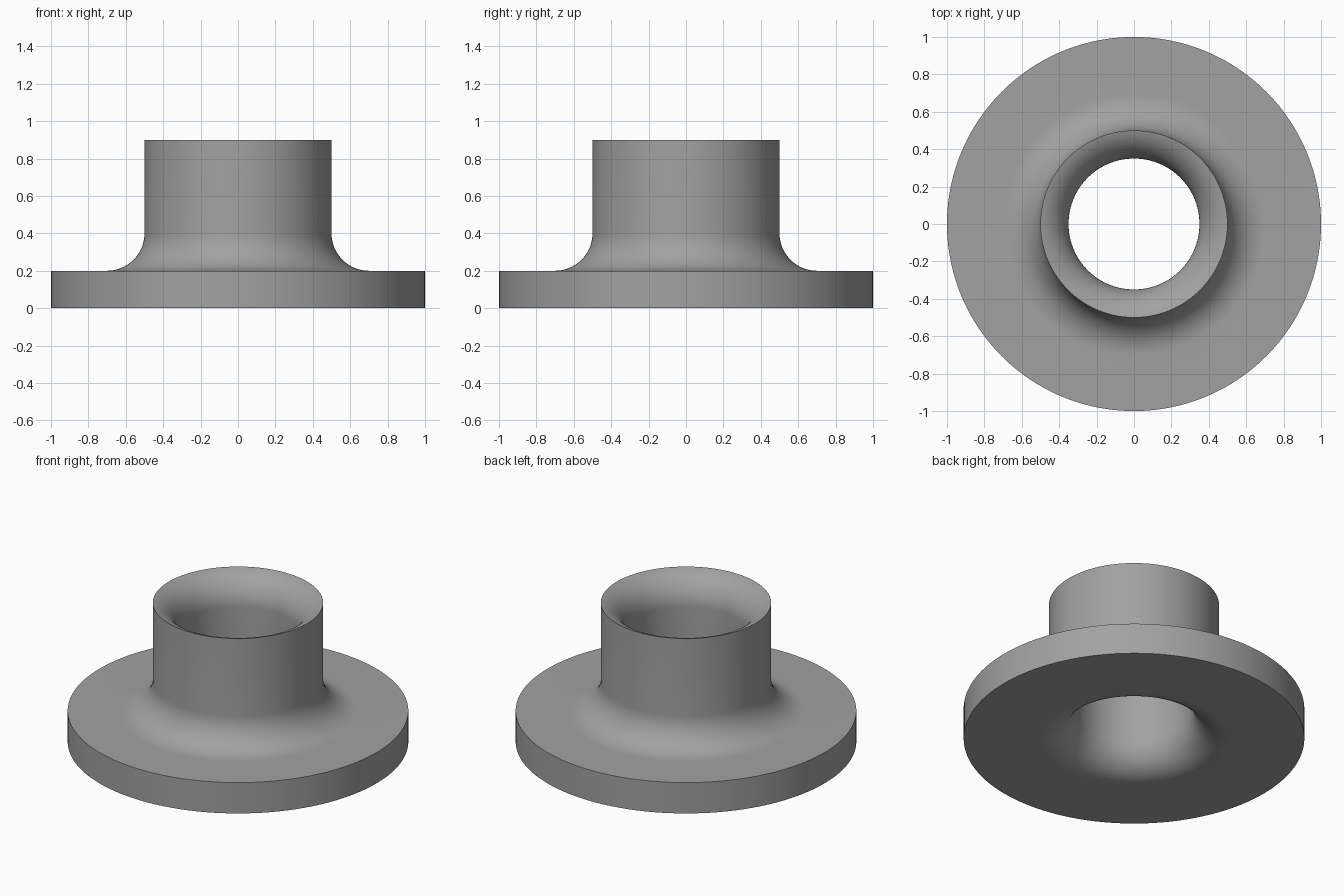
import bpy, bmesh, math

if "Cube" in bpy.data.objects:
    bpy.data.objects.remove(bpy.data.objects["Cube"])

R = 0.2          # radius shared by all fillets
STEPS = 16       # segments per fillet
SIDES = 160      # segments around the axis


def arc(cx, cz, start, end):
    """Points (r, z) along a fillet, angles in degrees."""
    pts = []
    for i in range(STEPS + 1):
        a = math.radians(start + (end - start) * i / STEPS)
        pts.append((cx + R * math.cos(a), cz + R * math.sin(a)))
    return pts


# Angle at which the bore's upper flare meets the outer wall of the neck
rim = math.degrees(math.acos(-0.05 / R))
flare_z = 0.9 - R * math.sin(math.radians(rim))

profile = [(1.0, 0.0), (1.0, 0.2)]                  # flange edge
profile += arc(0.7, 0.4, 270, 180)                  # fillet from flange to neck
profile += arc(0.55, flare_z, rim, 180)             # flared mouth of the bore
profile += arc(0.55, R, 180, 270)                   # rounded lower mouth

# Flanged collar: closed profile revolved about z
bm = bmesh.new()
verts = [bm.verts.new((r, 0, z)) for r, z in profile]
edges = [bm.edges.new((verts[i], verts[(i + 1) % len(verts)])) for i in range(len(verts))]
bmesh.ops.spin(bm, geom=verts + edges, cent=(0, 0, 0), axis=(0, 0, 1),
               angle=math.tau, steps=SIDES, use_merge=False)
bmesh.ops.remove_doubles(bm, verts=bm.verts[:], dist=1e-4)
bmesh.ops.recalc_face_normals(bm, faces=bm.faces[:])

mesh = bpy.data.meshes.new("flanged_collar")
bm.to_mesh(mesh)
bm.free()
collar = bpy.data.objects.new("flanged_collar", mesh)
bpy.context.collection.objects.link(collar)

# Single plain grey
grey = bpy.data.materials.new("grey")
grey.diffuse_color = (0.36, 0.36, 0.36, 1)
grey.use_nodes = True
grey.node_tree.nodes["Principled BSDF"].inputs["Base Color"].default_value = grey.diffuse_color
mesh.materials.append(grey)

bpy.context.view_layer.objects.active = collar
collar.select_set(True)
bpy.ops.object.shade_smooth_by_angle(angle=math.radians(30))
